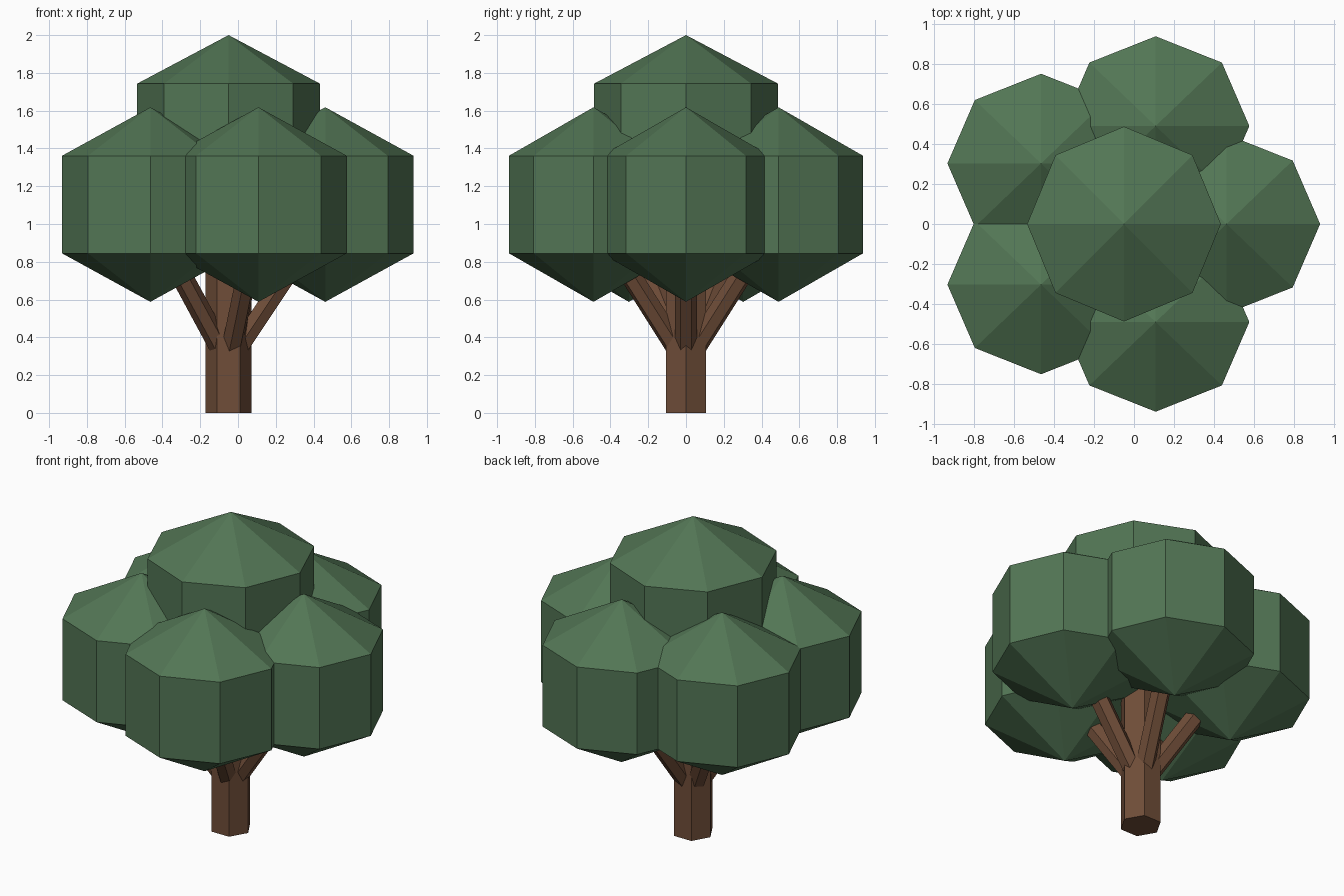
import bpy, bmesh
from math import cos, sin, pi, radians
from mathutils import Vector, Matrix

if "Cube" in bpy.data.objects:
    bpy.data.objects.remove(bpy.data.objects["Cube"])

CX = -0.05  # tree axis


def material(name, color):
    m = bpy.data.materials.new(name)
    m.diffuse_color = (*color, 1)
    m.use_nodes = True
    m.node_tree.nodes["Principled BSDF"].inputs["Base Color"].default_value = m.diffuse_color
    return m


leaf = material("leaf_green", (0.085, 0.18, 0.09))
bark = material("bark_brown", (0.16, 0.075, 0.04))


def finish(name, bm, mat):
    bmesh.ops.recalc_face_normals(bm, faces=bm.faces)
    me = bpy.data.meshes.new(name)
    bm.to_mesh(me)
    bm.free()
    me.materials.append(mat)
    bpy.context.collection.objects.link(bpy.data.objects.new(name, me))


def leaf_clump(name, x, y, rx, ry, top):
    """Octagonal drum with a pointed cap above and below."""
    bm = bmesh.new()
    rings = [[bm.verts.new((x + rx * cos(i * pi / 4), y + ry * sin(i * pi / 4), top - d))
              for i in range(8)] for d in (0.257, 0.773)]
    peak = bm.verts.new((x, y, top))
    base = bm.verts.new((x, y, top - 1.03))
    for i in range(8):
        j = (i + 1) % 8
        bm.faces.new((rings[0][i], rings[0][j], peak))
        bm.faces.new((rings[1][i], rings[1][j], rings[0][j], rings[0][i]))
        bm.faces.new((rings[1][j], rings[1][i], base))
    finish(name, bm, leaf)


def hex_log(name, start, end, radius, side):
    """Hexagonal log between two points, with a corner pointing along side."""
    a, b = Vector(start), Vector(end)
    z = (b - a).normalized()
    x = Vector(side)
    rot = Matrix((x, z.cross(x), z)).transposed().to_4x4()
    bm = bmesh.new()
    bmesh.ops.create_cone(bm, cap_ends=True, segments=6, radius1=radius, radius2=radius,
                          depth=(b - a).length, matrix=Matrix.Rotation(pi / 2, 4, 'Z'))
    # put a corner exactly on local x
    v = bm.verts[:][0].co
    turn = -Vector((1, 0)).angle_signed(Vector((v.x, v.y)))
    bm.transform(Matrix.Translation((a + b) / 2) @ rot @ Matrix.Rotation(-turn, 4, 'Z'))
    finish(name, bm, bark)


# trunk
hex_log("trunk", (CX, 0, 0), (CX, 0, 1.1), 0.121, (1, 0, 0))

# five branches, each carrying a leaf clump
for k in range(5):
    t = radians(72 * k)
    c, s = cos(t), sin(t)
    hex_log(f"branch_{k + 1}", (CX, 0, 0.265), (CX + 0.43 * c, 0.43 * s, 0.91), 0.057, (-s, c, 0))
    leaf_clump(f"leaf_clump_{k + 1}", CX + 0.512 * c, 0.515 * s, 0.468, 0.448, 1.618)

# crown top
leaf_clump("leaf_clump_top", CX, 0, 0.484, 0.487, 2.0)
